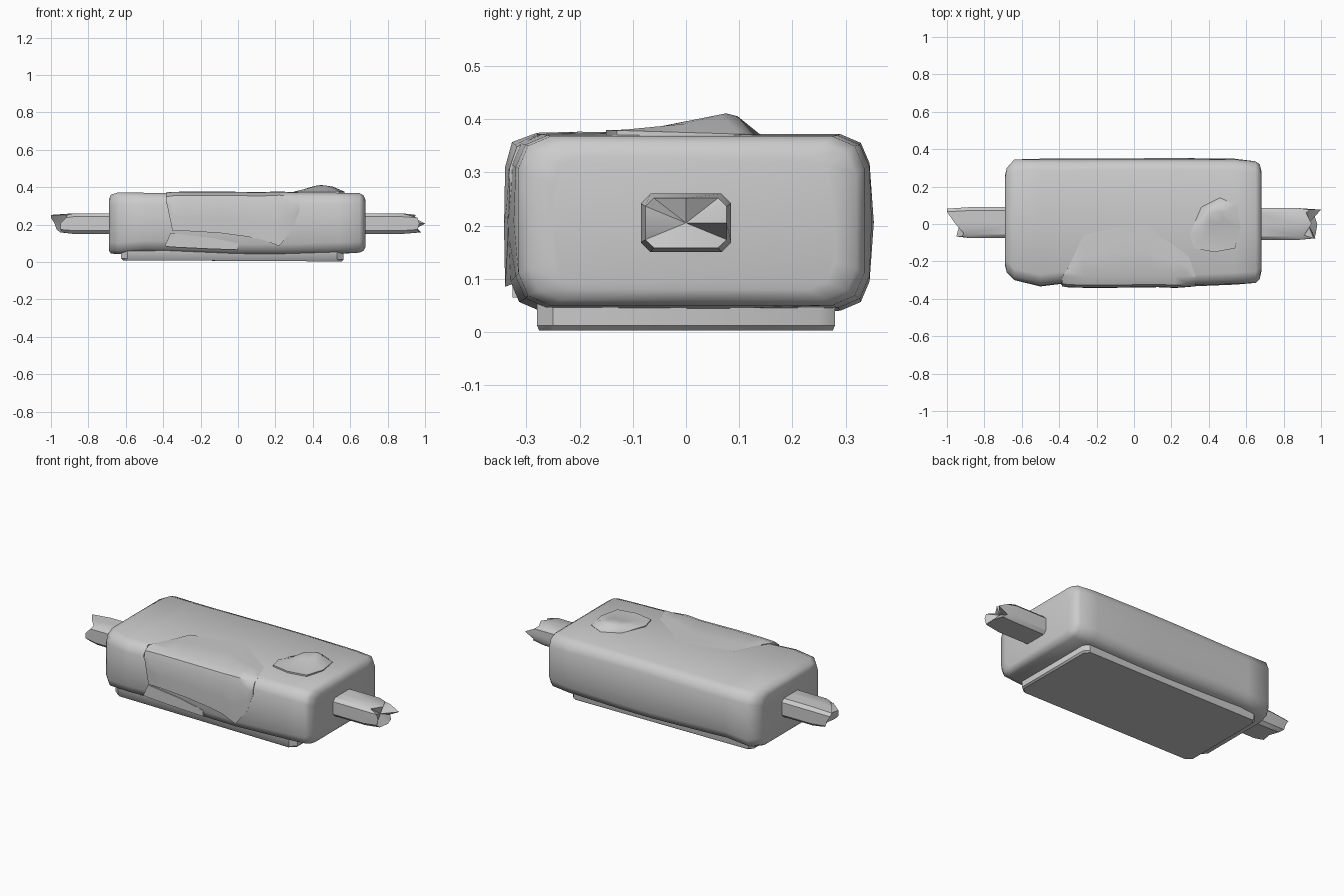
import bpy, math
from math import radians

if "Cube" in bpy.data.objects:
    bpy.data.objects.remove(bpy.data.objects["Cube"])


def make(name, verts, faces, angle=50):
    me = bpy.data.meshes.new(name)
    me.from_pydata(verts, [], faces)
    ob = bpy.data.objects.new(name, me)
    bpy.context.collection.objects.link(ob)
    bpy.ops.object.select_all(action='DESELECT')
    ob.select_set(True)
    bpy.context.view_layer.objects.active = ob
    bpy.ops.object.mode_set(mode='EDIT')
    bpy.ops.mesh.select_all(action='SELECT')
    bpy.ops.mesh.normals_make_consistent(inside=False)
    bpy.ops.object.mode_set(mode='OBJECT')
    bpy.ops.object.shade_smooth_by_angle(angle=radians(angle))
    return ob


def loft(name, rings, angle=50):
    """Closed rings of equal length joined in order, with capped ends."""
    n = len(rings[0])
    verts = [p for r in rings for p in r]
    faces = [(i * n + j, i * n + (j + 1) % n, (i + 1) * n + (j + 1) % n, (i + 1) * n + j)
             for i in range(len(rings) - 1) for j in range(n)]
    last = (len(rings) - 1) * n
    faces += [tuple(range(n)), tuple(range(last, last + n))]
    return make(name, verts, faces, angle)


def section(x, y0, y1, z0, z1, c, bulge=0.0):
    """Chamfered rectangle across x, sides slightly bulged."""
    ym, zm, k = (y0 + y1) / 2, (z0 + z1) / 2, c * 0.3
    return [(x, *p) for p in (
        (y0 + c, z0), (ym, z0 - bulge / 2), (y1 - c, z0), (y1 - k, z0 + k), (y1, z0 + c),
        (y1 + bulge, zm), (y1, z1 - c), (y1 - k, z1 - k), (y1 - c, z1), (ym, z1),
        (y0 + c, z1), (y0 + k, z1 - k), (y0, z1 - c), (y0 - bulge, zm),
        (y0, z0 + c), (y0 + k, z0 + k))]


# Soft, worn body
loft("body", [section(*s) for s in (
    (-0.69, -0.22, 0.26, 0.06, 0.335, 0.05),
    (-0.68, -0.26, 0.30, 0.045, 0.36, 0.06),
    (-0.64, -0.30, 0.345, 0.042, 0.372, 0.06),
    (-0.50, -0.33, 0.345, 0.055, 0.37, 0.06, 0.004),
    (-0.38, -0.315, 0.345, 0.05, 0.37, 0.06, 0.004),
    (0.00, -0.325, 0.345, 0.04, 0.372, 0.055, 0.006),
    (0.20, -0.33, 0.345, 0.04, 0.372, 0.055, 0.008),
    (0.54, -0.32, 0.345, 0.045, 0.37, 0.06, 0.004),
    (0.65, -0.315, 0.335, 0.05, 0.368, 0.06),
    (0.672, -0.295, 0.32, 0.06, 0.355, 0.06),
    (0.682, -0.25, 0.28, 0.08, 0.33, 0.05))], 60)

# Flat underside slab
slab = [(-0.625, -0.25), (-0.59, -0.28), (0.53, -0.28), (0.565, -0.25),
        (0.565, 0.25), (0.54, 0.28), (-0.60, 0.275), (-0.625, 0.25)]
loft("underside_slab", [[(x * s, y * s, z + 0.006 * (x < 0) * (z < 0.02)) for x, y in slab]
                        for s, z in ((0.985, 0.003), (1, 0.012), (1, 0.07))], 40)

# Torn layer folded over the front top edge: x, rear y, lower z, outward lift
patch = [(-0.385, -0.29, 0.33, 0.0), (-0.35, -0.23, 0.165, 0.006), (-0.27, -0.06, 0.165, 0.008),
         (-0.10, -0.02, 0.155, 0.008), (0.05, 0.02, 0.135, 0.006), (0.13, -0.06, 0.12, 0.005),
         (0.22, -0.12, 0.085, 0.009), (0.29, -0.17, 0.17, 0.004), (0.33, -0.28, 0.28, 0.0)]
rings = []
for x, yr, zb, o in patch:
    rings.append([(x, yr, 0.371 + o * 0.4), (x, (yr - 0.28) / 2, 0.372 + o * 0.5),
                  (x, -0.28, 0.369 + o * 0.6), (x, -0.318 - o, 0.348 + o),
                  (x, -0.331 - o, 0.31), (x, -0.333 - o, (zb + 0.31) / 2),
                  (x, -0.331 - o, zb), (x, -0.30, zb + 0.015), (x, -0.27, 0.33)])
loft("torn_front_layer", rings, 45)

# Tattered strip under the torn layer
strip = [(-0.39, 0.085, 0.09), (-0.36, 0.08, 0.155), (-0.15, 0.07, 0.13), (0.0, 0.065, 0.10)]
loft("lower_front_flake", [[(x, -0.29, a), (x, -0.326, a), (x, -0.326, b), (x, -0.29, b)]
                           for x, a, b in strip], 40)

# Low lump on top
outline = [(0.30, -0.05), (0.32, -0.13), (0.43, -0.15), (0.54, -0.13),
           (0.57, -0.02), (0.55, 0.10), (0.46, 0.14), (0.36, 0.09)]
loft("top_lump", [[(0.44 + (x - 0.44) * s, y * s + dy, z + tilt * y) for x, y in outline]
                  for s, dy, z, tilt in ((1, 0, 0.36, 0), (1, 0, 0.375, -0.03),
                                         (0.62, 0.01, 0.393, 0.09), (0.25, 0.04, 0.404, 0.05))], 50)


# Broken handle stubs: per-corner end lengths give the splintered tips
def handle(name, side, tips, y0, y1, z0, z1):
    c = 0.018
    ym, zm = (y0 + y1) / 2, (z0 + z1) / 2
    prof = [(y0 + c, z0), (ym, z0), (y1 - c, z0), (y1, z0 + c), (y1, zm), (y1, z1 - c),
            (y1 - c, z1), (ym, z1), (y0 + c, z1), (y0, z1 - c), (y0, zm), (y0, z0 + c)]
    n = len(prof)
    root = [(side * 0.60, y, z) for y, z in prof]
    neck = [(side * 0.88, y, z) for y, z in prof]
    tip = [(side * t, ym + (y - ym) * 0.9, zm + (z - zm) * 0.85) for (y, z), t in zip(prof, tips)]
    verts = root + neck + tip + [(side * 0.93, ym, zm)]
    faces = [(i * n + j, i * n + (j + 1) % n, (i + 1) * n + (j + 1) % n, (i + 1) * n + j)
             for i in range(2) for j in range(n)]
    faces += [(2 * n + j, 2 * n + (j + 1) % n, 3 * n) for j in range(n)]
    faces.append(tuple(range(n)))
    make(name, verts, faces, 40)


handle("right_handle_stub", 1,
       (0.97, 0.98, 0.96, 0.94, 1.0, 0.94, 0.92, 0.95, 0.91, 0.96, 0.97, 0.96),
       -0.085, 0.085, 0.15, 0.26)
handle("left_handle_stub", -1,
       (0.94, 0.93, 0.95, 0.97, 0.98, 1.0, 1.0, 0.96, 0.91, 0.92, 0.95, 0.95),
       -0.075, 0.09, 0.15, 0.26)
